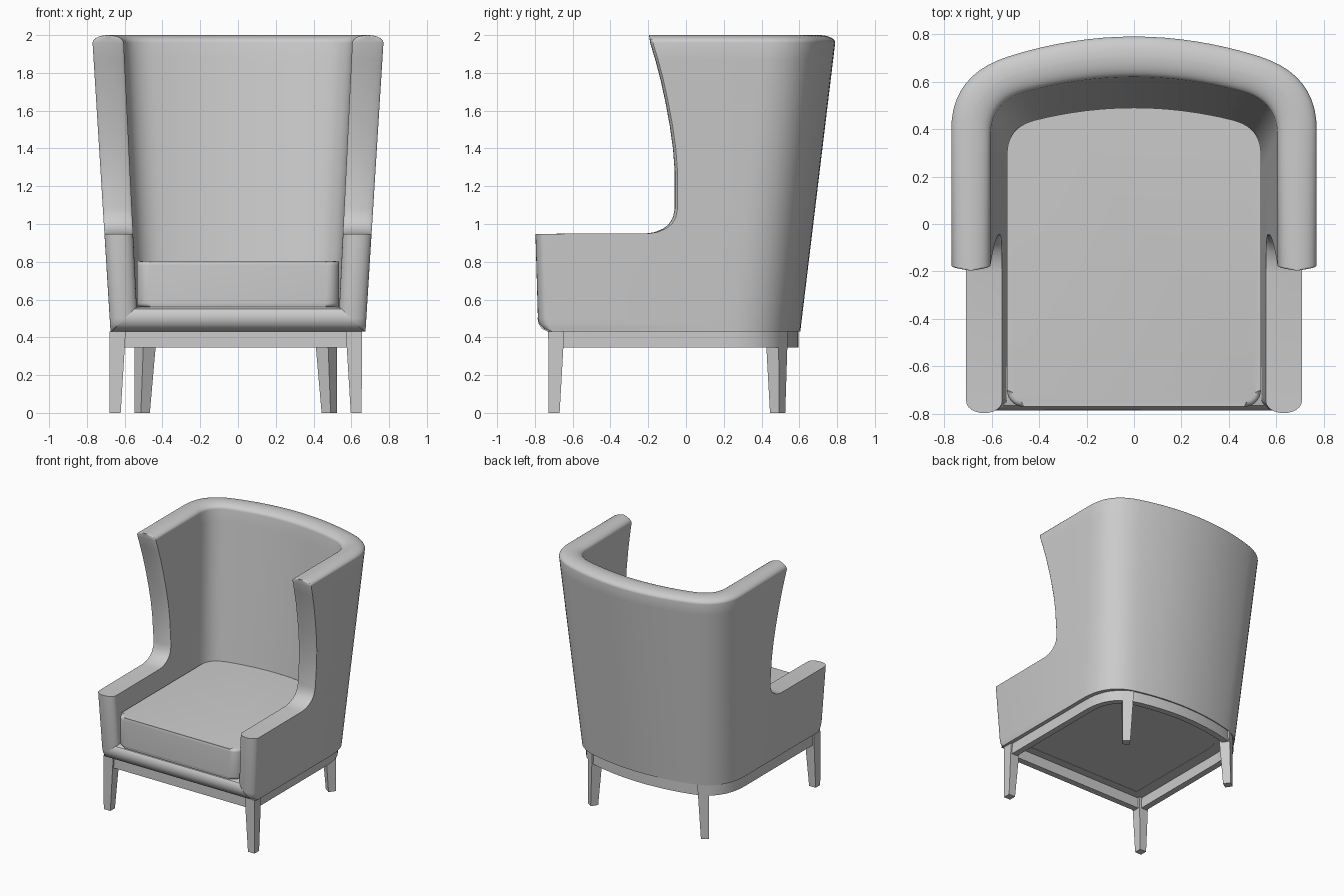
import bpy, bmesh, math
from mathutils import Matrix, Vector

cube = bpy.data.objects.get("Cube")
if cube:
    bpy.data.objects.remove(cube, do_unlink=True)

grey = bpy.data.materials.new("plain_grey")
grey.use_nodes = True
colour = (0.6, 0.6, 0.6, 1)
grey.diffuse_color = colour
grey.node_tree.nodes["Principled BSDF"].inputs["Base Color"].default_value = colour


def finish(name, bm, smooth=True):
    """Turn a bmesh into a named, shaded object."""
    bmesh.ops.recalc_face_normals(bm, faces=bm.faces)
    mesh = bpy.data.meshes.new(name)
    bm.to_mesh(mesh)
    bm.free()
    mesh.materials.append(grey)
    obj = bpy.data.objects.new(name, mesh)
    bpy.context.collection.objects.link(obj)
    if smooth:
        bpy.ops.object.select_all(action='DESELECT')
        obj.select_set(True)
        bpy.context.view_layer.objects.active = obj
        bpy.ops.object.shade_smooth_by_angle(angle=math.radians(32))
    return obj


def plan(w, back, front, r, curve=0.3):
    """U-shaped outline: straight sides, soft corners, bowed back."""
    px = w - r
    start = Vector((w, back - 1.63 * r))
    end = Vector((px, back - curve * px * px))
    ctrl = Vector((w, end.y - 2 * curve * px * r))
    half = [Vector((w, front))]
    for i in range(11):
        t = i / 10
        half.append(start * (1 - t) ** 2 + ctrl * (2 * t * (1 - t)) + end * t * t)
    for i in range(1, 9):
        x = px * (1 - i / 8)
        half.append(Vector((x, back - curve * x * x)))
    return half + [Vector((-p.x, p.y)) for p in reversed(half[:-1])]


def add_loop(bm, points, z):
    return [bm.verts.new((p.x, p.y, z)) for p in points]


def bridge(bm, a, b, closed=True):
    n = len(a)
    for i in range(n if closed else n - 1):
        j = (i + 1) % n
        bm.faces.new((a[i], a[j], b[j], b[i]))


def prism(bm, points, z0, z1):
    low, high = add_loop(bm, points, z0), add_loop(bm, points, z1)
    bridge(bm, low, high)
    return bm.faces.new(low), bm.faces.new(high)


# Wrap-around back, wings and arms: one flared wall with a stepped front
CAP = 12


def cap(a, b, depth):
    """Rounded wall end running from a to b, bulging forward."""
    mid, half = (a + b) / 2, (a - b) / 2
    return [Vector((mid.x + half.x * math.cos(math.pi * i / CAP),
                    mid.y - depth * math.sin(math.pi * i / CAP)))
            for i in range(1, CAP)]


def wall_loop(z, front, depth, squeeze=0.0):
    t = (z - 0.43) / 1.53
    outer = plan(0.675 + 0.095 * t, 0.605 + 0.185 * t, front + depth, 0.24)
    inner = plan(0.53 + 0.075 * t, 0.46 + 0.16 * t, front + depth, 0.15)
    pairs = [(o.lerp(i, squeeze / 2), i.lerp(o, squeeze / 2)) for o, i in zip(outer, inner)]
    outer, inner = [p[0] for p in pairs], [p[1] for p in pairs]
    return (outer + cap(outer[-1], inner[-1], depth) + inner[::-1]
            + cap(inner[0], outer[0], depth)), len(outer)


# height, front edge, bulge of the front face
levels = [(0.43, -0.73, 0.03), (0.445, -0.76, 0.04), (0.47, -0.778, 0.05),
          (0.5, -0.784, 0.05), (0.948, -0.797, 0.05), (0.95, -0.21, 0.015),
          (0.957, -0.165, 0.015), (0.975, -0.122, 0.015), (1.0, -0.09, 0.015),
          (1.035, -0.069, 0.015), (1.08, -0.06, 0.015), (1.28, -0.06, 0.015),
          (1.4, -0.069, 0.015), (1.52, -0.086, 0.015), (1.64, -0.108, 0.015),
          (1.76, -0.134, 0.015), (1.87, -0.163, 0.015), (1.96, -0.19, 0.015)]
bm = bmesh.new()
loops = []
for z, front, depth in levels:
    pts, n = wall_loop(z, front, depth)
    loops.append(add_loop(bm, pts, z))
for i in range(1, 8):
    a = math.pi / 2 * i / 7
    pts, n = wall_loop(1.96, -0.19 - 0.008 * i / 7, 0.015, min(0.98, 1 - math.cos(a)))
    loops.append(add_loop(bm, pts, 1.96 + 0.04 * math.sin(a)))
for a, b in zip(loops, loops[1:]):
    bridge(bm, a, b)
for ring in (loops[0], loops[-1]):
    outer = ring[:n]
    inner = ring[n + CAP - 1:2 * n + CAP - 1][::-1]
    bridge(bm, outer, inner, closed=False)
    bm.faces.new(ring[n - 1:n + CAP])
    bm.faces.new(ring[2 * n + CAP - 2:] + ring[:1])
finish("back_wings_and_arms", bm)

# Rolled front rail with mitred ends
bm = bmesh.new()
ends = ([], [])
rail = [(-0.6, 0.43, 0.672), (-0.73, 0.43, 0.672), (-0.762, 0.445, 0.655),
        (-0.78, 0.47, 0.63), (-0.786, 0.5, 0.6), (-0.78, 0.53, 0.57),
        (-0.765, 0.55, 0.55), (-0.735, 0.56, 0.538), (-0.6, 0.56, 0.538)]
for y, z, w in rail:
    for side, sign in zip(ends, (-1, 1)):
        side.append(bm.verts.new((sign * w, y, z)))
bridge(bm, *ends)
for side in ends:
    bm.faces.new(side)
finish("front_rail", bm)

# Seat deck under the cushion
bm = bmesh.new()
prism(bm, plan(0.6, 0.54, -0.72, 0.18), 0.433, 0.555)
finish("seat_deck", bm)

# Cushion with rounded front corners and softened rims
bm = bmesh.new()
outline = plan(0.535, 0.49, -0.7, 0.12)
corner = [Vector((0.465 + 0.07 * math.cos(a), -0.7 - 0.07 * math.sin(a)))
          for a in (math.pi / 2 * i / 8 for i in range(1, 9))]
outline += [Vector((-p.x, p.y)) for p in corner] + corner[::-1]
caps = prism(bm, outline, 0.56, 0.803)
rims = list({e for f in caps for e in f.edges})
bmesh.ops.bevel(bm, geom=rims, offset=0.022, segments=4, profile=0.5, affect='EDGES')
finish("seat_cushion", bm)

# Base frame: a thin apron following the seat outline
SHIFT = -0.012
bm = bmesh.new()
shapes = (plan(0.655, 0.595, -0.715, 0.24), plan(0.605, 0.545, -0.665, 0.2))
frame = [[add_loop(bm, [p + Vector((SHIFT, 0)) for p in s], z) for z in (0.345, 0.434)]
         for s in shapes]
for low, high in frame:
    bridge(bm, low, high)
for k in (0, 1):
    bridge(bm, frame[0][k], frame[1][k])
finish("base_frame", bm)


# Tapered square legs
def leg(name, top, foot, angle):
    bm = bmesh.new()
    rings = []
    for (x, y), half, z in ((foot, 0.029, 0.0), (top, 0.0425, 0.432)):
        turn = Matrix.Rotation(angle, 2)
        square = [turn @ Vector((sx * half, sy * half)) + Vector((x + SHIFT, y))
                  for sx, sy in ((-1, -1), (1, -1), (1, 1), (-1, 1))]
        rings.append(add_loop(bm, square, z))
    bridge(bm, *rings)
    for r in rings:
        bm.faces.new(r)
    finish(name, bm, smooth=False)


for side, s in (("left", 1), ("right", -1)):
    leg("front_leg_" + side, (s * 0.625, -0.687), (s * 0.638, -0.698), 0)
    leg("back_leg_" + side, (s * 0.476, 0.48), (s * 0.495, 0.485), -s * math.radians(35))
